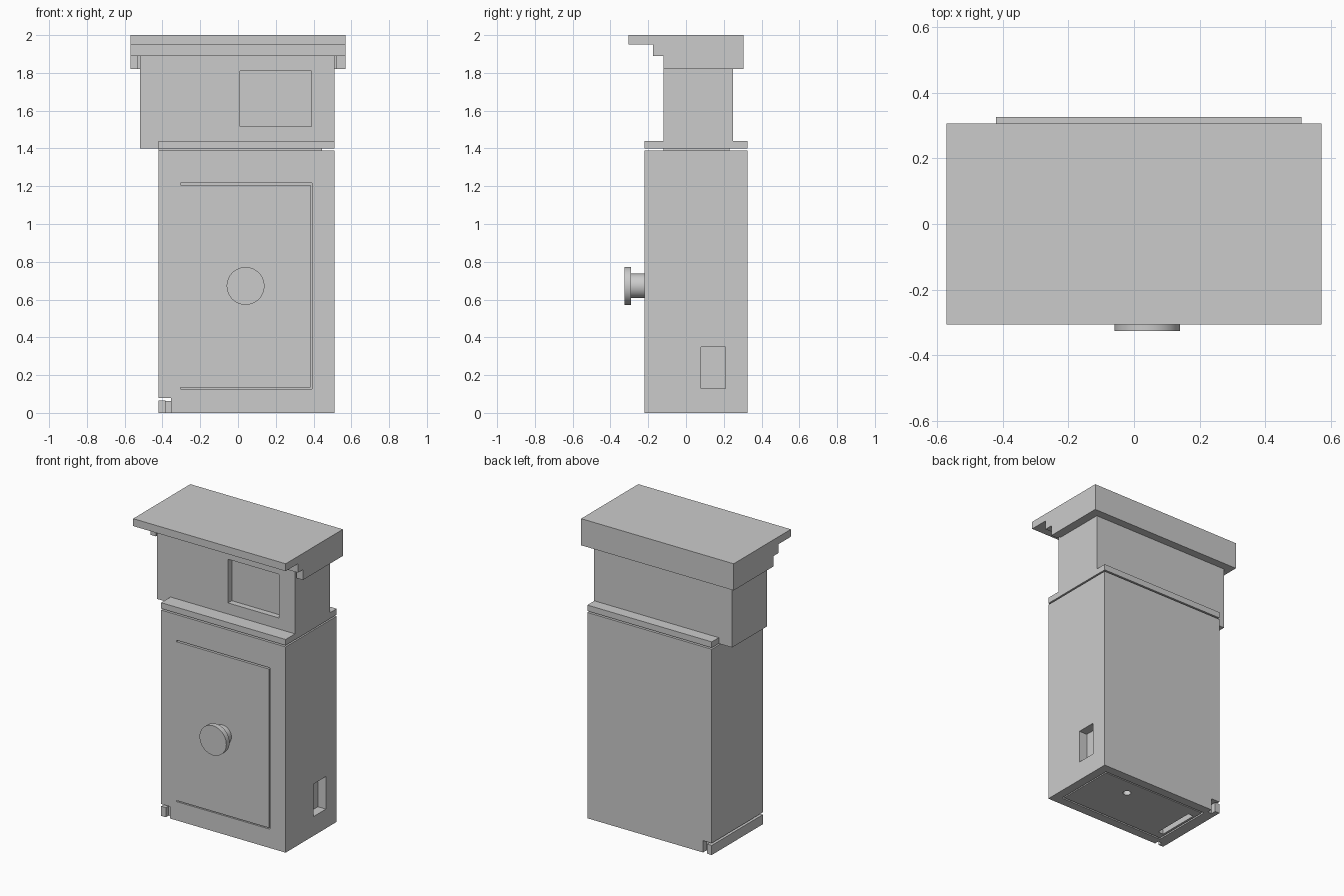
import bpy
import bmesh
from math import pi

scene_cube = bpy.data.objects.get("Cube")
if scene_cube:
    bpy.data.objects.remove(scene_cube, do_unlink=True)

grey = bpy.data.materials.new("plain_grey")
grey.use_nodes = True
grey.diffuse_color = (0.6, 0.6, 0.6, 1)
grey.node_tree.nodes["Principled BSDF"].inputs["Base Color"].default_value = (0.6, 0.6, 0.6, 1)


def link(name, bm):
    bmesh.ops.recalc_face_normals(bm, faces=bm.faces)
    mesh = bpy.data.meshes.new(name)
    bm.to_mesh(mesh)
    bm.free()
    mesh.materials.append(grey)
    obj = bpy.data.objects.new(name, mesh)
    bpy.context.collection.objects.link(obj)
    return obj


def box(name, x, y, z):
    """Box from (min, max) pairs."""
    bm = bmesh.new()
    bmesh.ops.create_cube(bm, size=1)
    for v in bm.verts:
        v.co = [(a + b) / 2 + c * (b - a) for c, (a, b) in zip(v.co, (x, y, z))]
    return link(name, bm)


def prism(name, profile, x):
    """Extrude a (y, z) profile along x."""
    bm = bmesh.new()
    face = bm.faces.new([bm.verts.new((x[0], y, z)) for y, z in profile])
    made = bmesh.ops.extrude_face_region(bm, geom=[face])["geom"]
    moved = [g for g in made if isinstance(g, bmesh.types.BMVert)]
    bmesh.ops.translate(bm, verts=moved, vec=(x[1] - x[0], 0, 0))
    return link(name, bm)


def cylinder(name, radius, depth, location, turn=0.0):
    bpy.ops.mesh.primitive_cylinder_add(
        vertices=48, radius=radius, depth=depth, location=location, rotation=(turn, 0, 0))
    obj = bpy.context.object
    obj.name = name
    obj.data.materials.append(grey)
    return obj


def cut(obj, cutters):
    for cutter in cutters:
        cutter.hide_render = True
        mod = obj.modifiers.new("cut", 'BOOLEAN')
        mod.operation = 'DIFFERENCE'
        mod.solver = 'EXACT'
        mod.object = cutter
        bpy.context.view_layer.objects.active = obj
        bpy.ops.object.modifier_apply(modifier=mod.name)
        bpy.data.objects.remove(cutter, do_unlink=True)


WIDE, DEEP = (-0.42, 0.51), (-0.22, 0.325)


def bottom_cutters():
    return [box("slot_cutter", (-0.32, -0.28), (-0.1, 0.19), (-0.1, 0.07)),
            cylinder("hole_cutter", 0.025, 0.2, (0.18, 0.146, -0.06))]


# Main cabinet with corner notch, side slot, door seam and base recess
cabinet = box("cabinet_body", WIDE, DEEP, (0, 1.39))
seam = (-0.3, -0.18)
cut(cabinet, [
    box("notch_cutter", (-0.6, -0.355), (-0.5, 0.5), (-0.1, 0.08)),
    box("side_slot_cutter", (0.45, 0.6), (0.08, 0.21), (0.13, 0.35)),
    box("seam_top_cutter", (-0.305, 0.392), seam, (1.207, 1.217)),
    box("seam_bottom_cutter", (-0.305, 0.392), seam, (0.127, 0.134)),
    box("seam_side_cutter", (0.385, 0.392), seam, (0.13, 1.212)),
    box("base_recess_cutter", (-0.345, 0.45), (-0.16, 0.265), (-0.1, 0.02)),
] + bottom_cutters())

# Base panel sitting in the recess
panel = box("base_panel", (-0.335, 0.44), (-0.15, 0.255), (0.001, 0.025))
cut(panel, bottom_cutters())

# Foot rail in the corner notch
box("foot_rail", (-0.42, -0.385), DEEP, (0, 0.065))
box("foot_rail_joint", (-0.385, -0.35), (-0.19, 0.29), (0, 0.064))

# Neck and ledge between the cabinet and the upper housing
box("neck", (-0.42, 0.445), (-0.12, 0.23), (1.38, 1.41))
box("ledge", WIDE, DEEP, (1.4, 1.44))

# Upper housing with a recessed window
housing = box("upper_housing", (-0.52, 0.511), (-0.12, 0.25), (1.4, 1.9))
cut(housing, [box("window_cutter", (0.01, 0.39), (-0.2, -0.08), (1.515, 1.81))])

# Stepped top cap
prism("top_cap", [(-0.305, 2), (-0.305, 1.95), (-0.175, 1.95), (-0.175, 1.89),
                  (-0.121, 1.89), (-0.121, 1.89), (0.305, 1.89), (0.305, 2)][:5]
      + [(0.305, 1.89), (0.305, 2)], (-0.57, 0.57))

# Skirt under the cap, around the sides and back of the housing
for side, x in (("left", (0.52, 0.57)), ("right", (-0.57, -0.53))):
    box(side + "_cap_skirt", x, (-0.12, 0.305), (1.82, 1.9))
box("back_cap_skirt", (-0.57, 0.57), (-0.1, 0.305), (1.82, 1.9))

# Door knob
for name, radius, near, far in (("knob_stem", 0.065, -0.3, -0.2),
                                ("knob_disc", 0.1, -0.325, -0.29)):
    knob = cylinder(name, radius, far - near, (0.04, (near + far) / 2, 0.672), pi / 2)
    bpy.ops.object.shade_smooth_by_angle()
